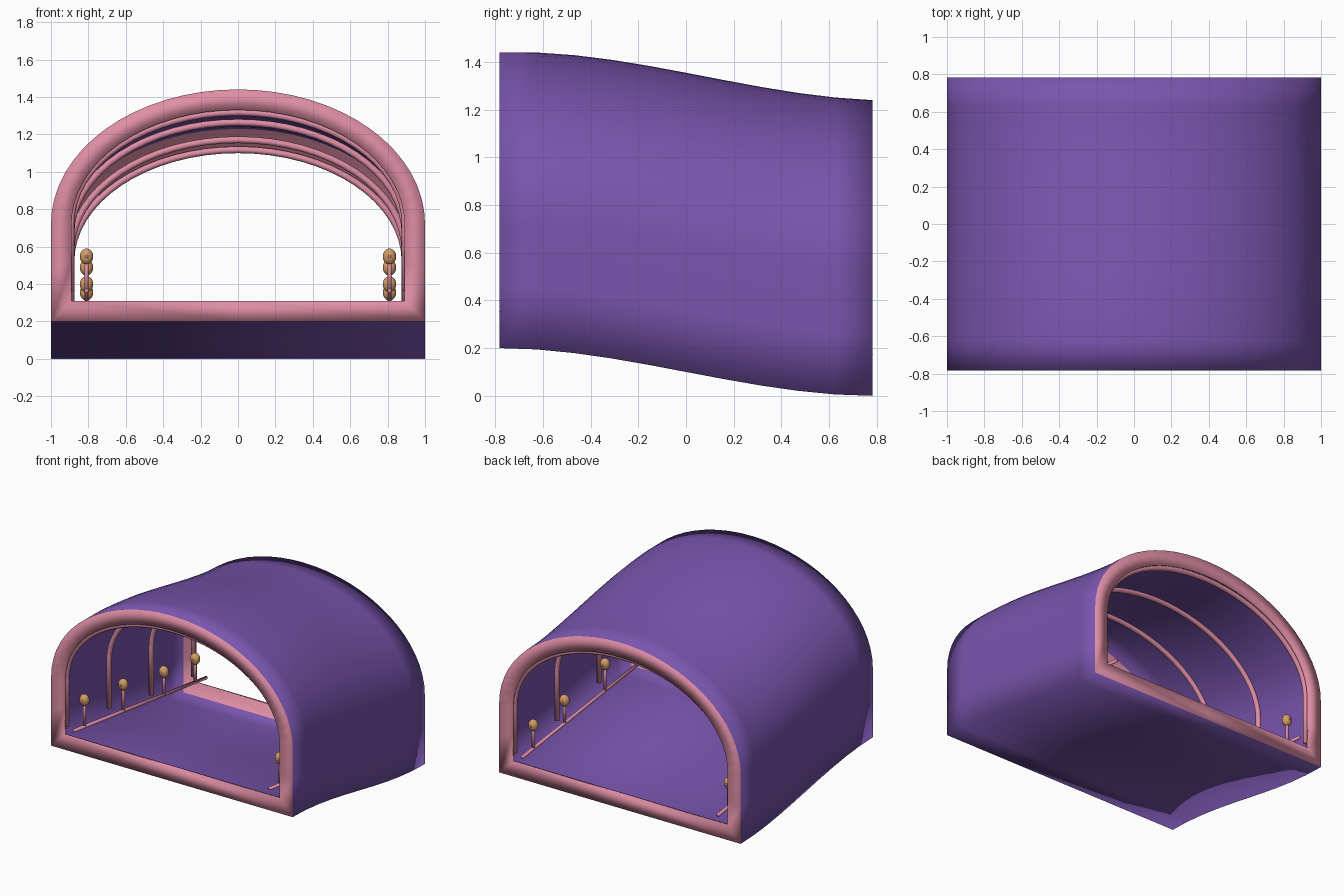
import bpy, bmesh
from math import sin, cos, pi, tau
from mathutils import Vector

if "Cube" in bpy.data.objects:
    bpy.data.objects.remove(bpy.data.objects["Cube"], do_unlink=True)

HALF = 0.782     # half of the tunnel's length
RIM = 0.11       # width of the flat rim around each opening
SKIN = 0.012     # thickness of the shell
STEPS = 10       # segments along the length


def material(name, rgb):
    mat = bpy.data.materials.new(name)
    mat.use_nodes = True
    mat.diffuse_color = (*rgb, 1)
    mat.node_tree.nodes["Principled BSDF"].inputs["Base Color"].default_value = (*rgb, 1)
    return mat


purple = material("purple wall", (0.19, 0.09, 0.42))
pink = material("pink trim", (0.74, 0.27, 0.38))
amber = material("amber blossom", (0.66, 0.34, 0.13))


def drop(y):
    """Height of the shell's underside, an S-shaped slope from front to back."""
    t = (y + HALF) / (2 * HALF)
    return 0.2 * (1 - t * t * (3 - 2 * t))


def arch(inset, segments=32):
    """Closed cross-section (x, z): floor, straight legs and half-ellipse roof."""
    a, b, spring = 1 - inset, 0.72 - inset, 0.52
    leg = (inset + spring) / 2
    pts = [(-a, inset), (0, inset), (a, inset), (a, leg)]
    pts += [(a * cos(pi * i / segments), spring + b * sin(pi * i / segments))
            for i in range(segments + 1)]
    return pts + [(-a, leg)]


def finish(bm, name, mats):
    bmesh.ops.recalc_face_normals(bm, faces=bm.faces[:])
    mesh = bpy.data.meshes.new(name)
    bm.to_mesh(mesh)
    bm.free()
    for mat in mats:
        mesh.materials.append(mat)
    mesh.polygons.foreach_set("use_smooth", [True] * len(mesh.polygons))
    obj = bpy.data.objects.new(name, mesh)
    bpy.context.collection.objects.link(obj)
    return obj


def tube(name, points, radius, mat, sides=10):
    """Round tube swept along a path, closed at both ends."""
    pts = [Vector(p) for p in points]
    bm = bmesh.new()
    rings = []
    for i, p in enumerate(pts):
        along = (pts[min(i + 1, len(pts) - 1)] - pts[max(i - 1, 0)]).normalized()
        ref = Vector((1, 0, 0)) if abs(along.y) > 0.5 else Vector((0, 1, 0))
        u = along.cross(ref).normalized()
        v = along.cross(u)
        rings.append([bm.verts.new(p + radius * (u * cos(tau * k / sides) + v * sin(tau * k / sides)))
                      for k in range(sides)])
    for r, s in zip(rings, rings[1:]):
        for k in range(sides):
            j = (k + 1) % sides
            bm.faces.new((r[k], r[j], s[j], s[k]))
    bm.faces.new(rings[0])
    bm.faces.new(rings[-1])
    return finish(bm, name, [mat])


def ball(name, center, size, mat):
    bm = bmesh.new()
    bmesh.ops.create_uvsphere(bm, u_segments=16, v_segments=10, radius=1)
    bmesh.ops.scale(bm, vec=size, verts=bm.verts)
    bmesh.ops.translate(bm, vec=center, verts=bm.verts)
    return finish(bm, name, [mat])


# Thin shell: outer skin, back rim, inner skin and front rim in one closed loop
bm = bmesh.new()


def section(y, inset):
    swell = 0.012 * (1 - (y / HALF) ** 2)    # roof swells slightly mid-way
    return [bm.verts.new((x, y, z * (1 + swell) + drop(y))) for x, z in arch(inset)]


lip = HALF - 0.018
outer = [section(-HALF + 2 * HALF * i / STEPS, 0) for i in range(STEPS + 1)]
inner = [section(lip - 2 * lip * i / STEPS, SKIN) for i in range(STEPS + 1)]
back_rim = [section(HALF, RIM), section(lip, RIM)]
front_rim = [section(-lip, RIM), section(-HALF, RIM)]
loops = outer + back_rim + inner + front_rim
for r, s in zip(loops, loops[1:] + loops[:1]):
    on_rim = any(loop in (r, s) for loop in back_rim + front_rim)
    for k in range(len(r)):
        j = (k + 1) % len(r)
        bm.faces.new((r[k], r[j], s[j], s[k])).material_index = int(on_rim)
finish(bm, "tunnel_shell", [purple, pink])

# Arched ribs hanging inside the shell, starting at rail height
for n, y in enumerate((-0.75, -0.25, 0.25, 0.75)):
    base = drop(y)
    path = [(0.893, y, base + 0.163)]
    path += [(0.893 * cos(pi * i / 32), y, base + 0.52 + 0.597 * sin(pi * i / 32)) for i in range(33)]
    path += [(-0.893, y, base + 0.163)]
    tube(f"rib_{n + 1}", path, 0.018, pink)


def rail_height(y):
    return 0.263 - 0.1 * y / HALF


# Straight sloping rails with blossom posts along both walls
for side, sx in (("left", 0.81), ("right", -0.81)):
    tube(f"{side}_rail", [(sx, y, rail_height(y)) for y in (-HALF, HALF)], 0.012, pink)
    for n, y in enumerate((-0.66, -0.2, 0.28, 0.65)):
        top = drop(y) + 0.35
        tube(f"{side}_post_{n + 1}", [(sx, y, rail_height(y)), (sx, y, top)], 0.011, pink)
        ball(f"{side}_blossom_{n + 1}", (sx, y, top), (0.036, 0.032, 0.043), amber)
        ball(f"{side}_blossom_centre_{n + 1}", (sx, y, top), (0.014, 0.038, 0.016), pink)
